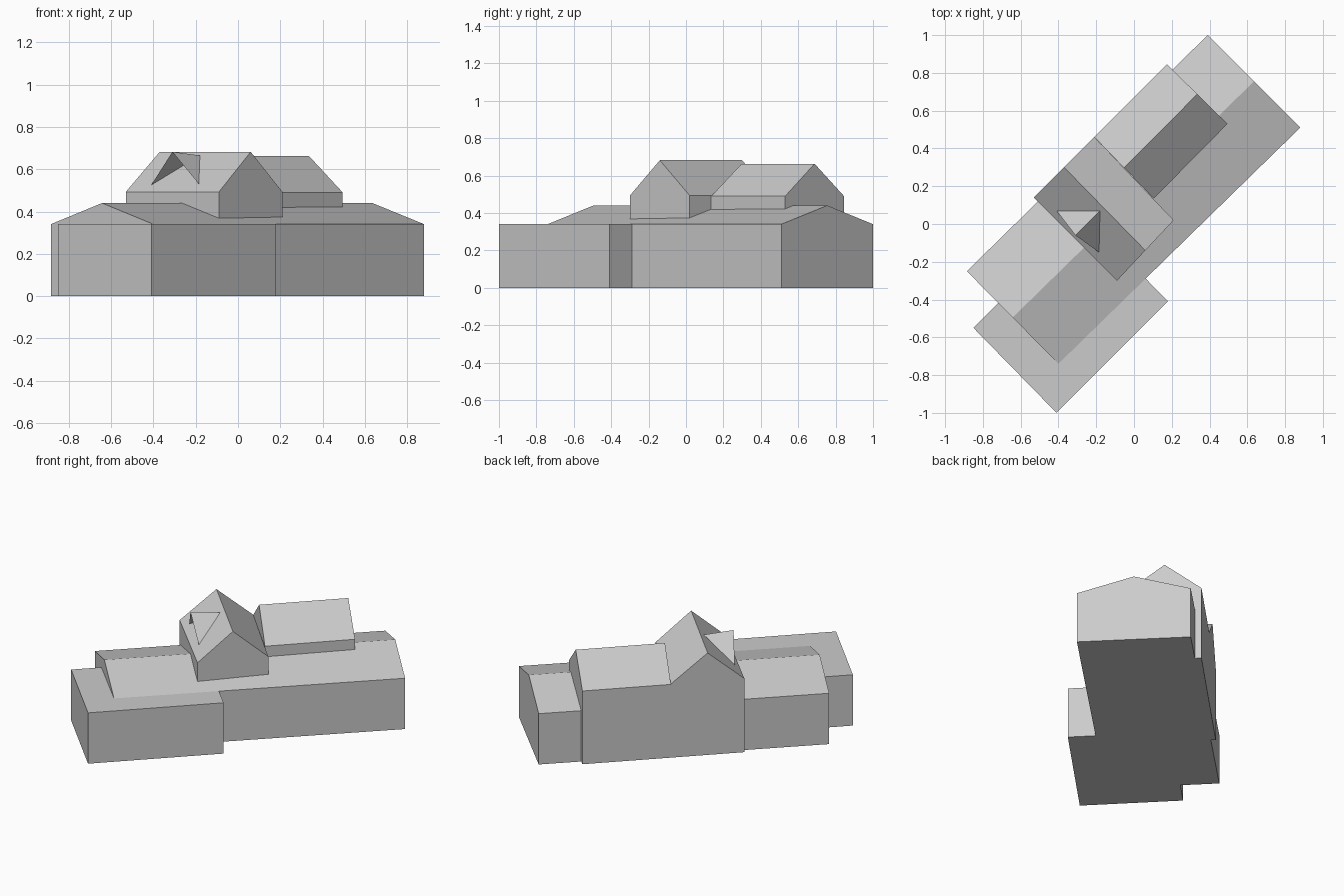
import bpy
from mathutils import Vector

cube = bpy.data.objects.get("Cube")
if cube:
    bpy.data.objects.remove(cube, do_unlink=True)

grey = bpy.data.materials.new("plain grey")
grey.use_nodes = True
colour = (0.6, 0.6, 0.6, 1)
grey.diffuse_color = colour
grey.node_tree.nodes["Principled BSDF"].inputs["Base Color"].default_value = colour


def make(name, verts, faces):
    mesh = bpy.data.meshes.new(name)
    mesh.from_pydata(verts, [], faces)
    mesh.materials.append(grey)
    obj = bpy.data.objects.new(name, mesh)
    bpy.context.collection.objects.link(obj)
    return obj


def block(name, plan, eave, ridge=None):
    """Extrude a counter-clockwise plan; the gables stand on sides 0-1 and 2-3."""
    verts = [(x, y, z) for z in (0, eave) for x, y in plan]
    faces = [(3, 2, 1, 0), (1, 2, 6, 5), (3, 0, 4, 7)]
    if ridge is None:
        faces += [(0, 1, 5, 4), (2, 3, 7, 6), (4, 5, 6, 7)]
    else:
        for a, b in ((0, 1), (2, 3)):
            mid = (Vector(plan[a]) + Vector(plan[b])) / 2
            verts.append((mid.x, mid.y, ridge))
        faces += [(0, 1, 5, 8, 4), (2, 3, 7, 9, 6), (5, 6, 9, 8), (7, 4, 8, 9)]
    return make(name, verts, faces)


# Long main hall with a shallow gable roof
block("main_hall", [(-0.885, -0.25), (-0.40, -0.74), (0.88, 0.51), (0.39, 1.0)], 0.34, 0.44)

# Low flat-roofed extension
block("flat_extension", [(-0.85, -0.55), (-0.41, -1.0), (0.18, -0.41), (-0.26, 0.04)], 0.34)

# Tall cross gable over the hall
block("cross_gable", [(-0.09, -0.30), (0.21, 0.02), (-0.21, 0.46), (-0.53, 0.14)], 0.493, 0.682)

# Raised rear wing
block("rear_wing", [(-0.21, 0.46), (0.105, 0.135), (0.495, 0.53), (0.175, 0.845)], 0.49, 0.663)

# Open tent-shaped dormer on the cross gable
make("dormer_roof",
     [(-0.31, -0.06, 0.682), (-0.18, 0.07, 0.665), (-0.41, 0.07, 0.525), (-0.185, -0.15, 0.53)],
     [(0, 1, 2), (0, 3, 1)])
